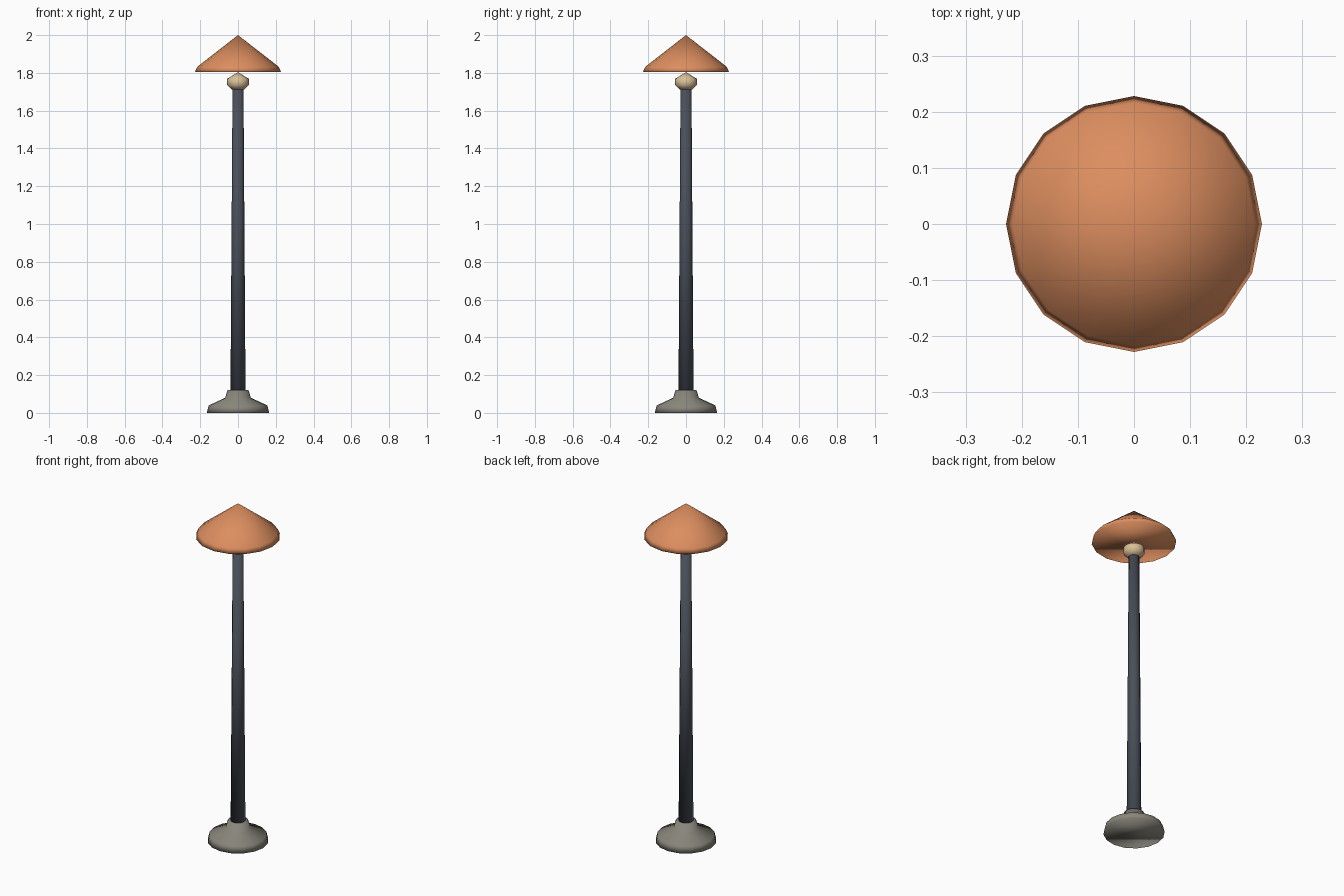
import bpy, bmesh, math

if "Cube" in bpy.data.objects:
    bpy.data.objects.remove(bpy.data.objects["Cube"])


def material(name, rgb):
    m = bpy.data.materials.new(name)
    m.diffuse_color = (*rgb, 1.0)
    m.use_nodes = True
    m.node_tree.nodes["Principled BSDF"].inputs["Base Color"].default_value = m.diffuse_color
    return m


def lathe(name, profile, sides, mat):
    """Spin (radius, z) points, bottom to top, into a closed smooth solid."""
    bm = bmesh.new()
    rings = []
    for r, z in profile:
        if r == 0:
            rings.append([bm.verts.new((0, 0, z))])
        else:
            rings.append([bm.verts.new((r * math.cos(2 * math.pi * i / sides),
                                        r * math.sin(2 * math.pi * i / sides), z))
                          for i in range(sides)])
    for low, high in zip(rings, rings[1:]):
        for i in range(sides):
            j = (i + 1) % sides
            if len(high) == 1:
                bm.faces.new((low[i], low[j], high[0]))
            else:
                bm.faces.new((low[i], low[j], high[j], high[i]))
    # flat ends
    bm.faces.new(rings[0][::-1])
    if len(rings[-1]) > 1:
        bm.faces.new(rings[-1])
    for f in bm.faces:
        f.smooth = True
    me = bpy.data.meshes.new(name)
    bm.to_mesh(me)
    bm.free()
    me.materials.append(mat)
    ob = bpy.data.objects.new(name, me)
    bpy.context.collection.objects.link(ob)
    return ob


stone = material("grey stone", (0.25, 0.24, 0.20))
iron = material("dark iron", (0.068, 0.078, 0.100))
glow = material("warm cream", (0.70, 0.53, 0.31))
copper = material("copper orange", (0.72, 0.27, 0.115))

# foot
lathe("base", [(0.165, 0), (0.155, 0.04), (0.068, 0.08), (0.055, 0.122)], 16, stone)
# tapered post
lathe("pole", [(0.04, 0.10), (0.029, 1.72)], 12, iron)
# light under the shade
lathe("bulb", [(0.034, 1.712), (0.057, 1.735), (0.057, 1.769), (0, 1.804)], 12, glow)
# conical shade with a short skirt and flat underside
lathe("shade", [(0.228, 1.804), (0.216, 1.832), (0, 2.0)], 16, copper)
